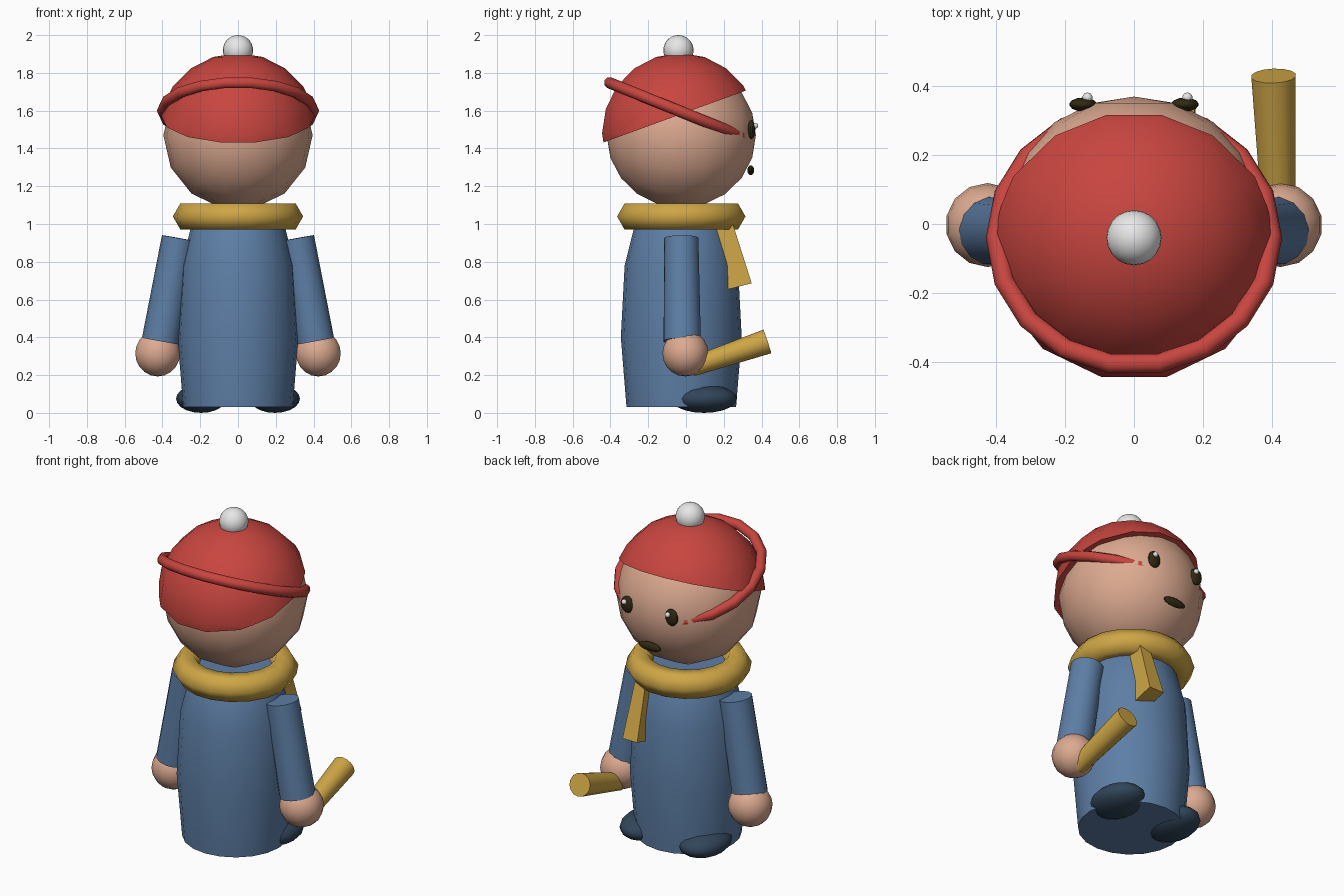
import bpy, bmesh, math
from mathutils import Vector, Matrix

if "Cube" in bpy.data.objects:
    bpy.data.objects.remove(bpy.data.objects["Cube"])


def material(name, rgb):
    m = bpy.data.materials.new(name)
    m.use_nodes = True
    m.diffuse_color = (*rgb, 1)
    bsdf = next(n for n in m.node_tree.nodes if n.type == "BSDF_PRINCIPLED")
    bsdf.inputs["Base Color"].default_value = (*rgb, 1)
    return m


RED = material("cap red", (0.58, 0.06, 0.05))
SKIN = material("skin", (0.72, 0.40, 0.28))
BLUE = material("coat blue", (0.11, 0.21, 0.38))
GOLD = material("scarf gold", (0.62, 0.38, 0.06))
NAVY = material("shoe navy", (0.03, 0.06, 0.10))
DARK = material("eye dark", (0.03, 0.022, 0.006))
WHITE = material("white", (0.8, 0.8, 0.8))
MID = -0.025  # depth of the central axis


def finish(bm, name, mat, angle=40):
    bmesh.ops.recalc_face_normals(bm, faces=bm.faces)
    me = bpy.data.meshes.new(name)
    bm.to_mesh(me)
    bm.free()
    me.materials.append(mat)
    ob = bpy.data.objects.new(name, me)
    bpy.context.collection.objects.link(ob)
    bpy.ops.object.select_all(action="DESELECT")
    ob.select_set(True)
    bpy.context.view_layer.objects.active = ob
    bpy.ops.object.shade_smooth_by_angle(angle=math.radians(angle))
    return ob


def ball(name, mat, centre, radii, segs=16, rings=10, rot=Matrix()):
    bm = bmesh.new()
    bmesh.ops.create_uvsphere(bm, u_segments=segs, v_segments=rings, radius=1)
    bm.transform(Matrix.Translation(centre) @ Matrix.Diagonal((*radii, 1)) @ rot)
    return finish(bm, name, mat)


def rod(name, mat, start, end, r1, r2, segs=14, squash=1.0, spin=0.0):
    a, b = Vector(start), Vector(end)
    bm = bmesh.new()
    bmesh.ops.create_cone(bm, cap_ends=True, segments=segs, radius1=r1,
                          radius2=r2, depth=(b - a).length)
    turn = (b - a).to_track_quat("Z", "Y").to_matrix().to_4x4()
    bm.transform(Matrix.Translation((a + b) / 2) @ turn
                 @ Matrix.Diagonal((squash, 1, 1, 1)) @ Matrix.Rotation(spin, 4, "Z"))
    return finish(bm, name, mat)


def lathe(name, mat, profile, segs, centre, tilt=0.0, closed=False, angle=40):
    bm = bmesh.new()
    rings = []
    for r, z in profile:
        rings.append([bm.verts.new((r * math.cos(i * math.tau / segs),
                                    r * math.sin(i * math.tau / segs), z))
                      for i in range(segs)])
    pairs = list(zip(rings, rings[1:]))
    if closed:
        pairs.append((rings[-1], rings[0]))
    else:
        bm.faces.new(rings[0])
        bm.faces.new(rings[-1])
    for lo, hi in pairs:
        for i in range(segs):
            j = (i + 1) % segs
            bm.faces.new((lo[i], lo[j], hi[j], hi[i]))
    bm.transform(Matrix.Translation(centre) @ Matrix.Rotation(tilt, 4, "X"))
    return finish(bm, name, mat, angle)


def ring(name, mat, centre, major, minor, segs, sides, tilt=0.0):
    profile = [(major + minor * math.cos(k * math.tau / sides),
                minor * math.sin(k * math.tau / sides)) for k in range(sides)]
    return lathe(name, mat, profile, segs, centre, tilt, True, 75)


# Coat and scarf
lathe("coat", BLUE, [(0.29, 0.03), (0.32, 0.4), (0.3, 0.78), (0.25, 0.98), (0.2, 1.06)],
      20, (0, MID, 0))
ring("scarf", GOLD, (0, MID, 1.04), 0.265, 0.08, 18, 6)
rod("scarf_tail", GOLD, (0.13, 0.2, 1.0), (0.13, 0.285, 0.67), 0.065, 0.092,
    segs=4, squash=0.75, spin=math.pi / 4)

# Head, with its poles front and back
to_y = Matrix.Rotation(math.pi / 2, 4, "X") @ Matrix.Rotation(math.pi / 2, 4, "Z")
ball("head", SKIN, (0, MID, 1.47), (0.395,) * 3, 14, 10, to_y)

# Cap: a sphere cut on a slope
bm = bmesh.new()
bmesh.ops.create_uvsphere(bm, u_segments=14, v_segments=10, radius=0.425)
bm.transform(Matrix.Translation((0, -0.03, 1.48)) @ Matrix.Rotation(math.pi / 2, 4, "Z"))
slope = math.radians(20)
cut = bmesh.ops.bisect_plane(bm, geom=bm.verts[:] + bm.edges[:] + bm.faces[:],
                             plane_co=(0, -0.03, 1.58), clear_inner=True,
                             plane_no=(0, -math.sin(slope), math.cos(slope)))
rim = [e for e in cut["geom_cut"] if isinstance(e, bmesh.types.BMEdge)]
bmesh.ops.edgeloop_fill(bm, edges=rim)
finish(bm, "cap", RED)
ring("cap_band", RED, (0, -0.04, 1.6), 0.4, 0.03, 18, 8, math.radians(-22))
ball("pompom", WHITE, (0, -0.04, 1.92), (0.08,) * 3, 20, 14)

# Face
ball("mouth", DARK, (0, 0.343, 1.285), (0.075, 0.018, 0.026), 14, 8)

# Paired parts
for side, s in (("left", 1), ("right", -1)):
    ball(side + "_eye", DARK, (s * 0.148, 0.347, 1.5), (0.04, 0.02, 0.05), 14, 10)
    ball(side + "_eye_glint", WHITE, (s * 0.145 + 0.01, 0.367, 1.52), (0.015,) * 3, 10, 8)
    rod(side + "_arm", BLUE, (s * 0.312, MID, 0.925), (s * 0.41, MID + 0.005, 0.38), 0.092, 0.1)
    ball(side + "_hand", SKIN, (s * 0.425, -0.003, 0.315), (0.122,) * 3, 14, 10)
    ball(side + "_shoe", NAVY, (s * 0.195, 0.095, 0.075), (0.133, 0.175, 0.075), 16, 10)

# Stick held in the left hand
rod("stick", GOLD, (0.42, 0.03, 0.243), (0.405, 0.43, 0.378), 0.05, 0.066)
